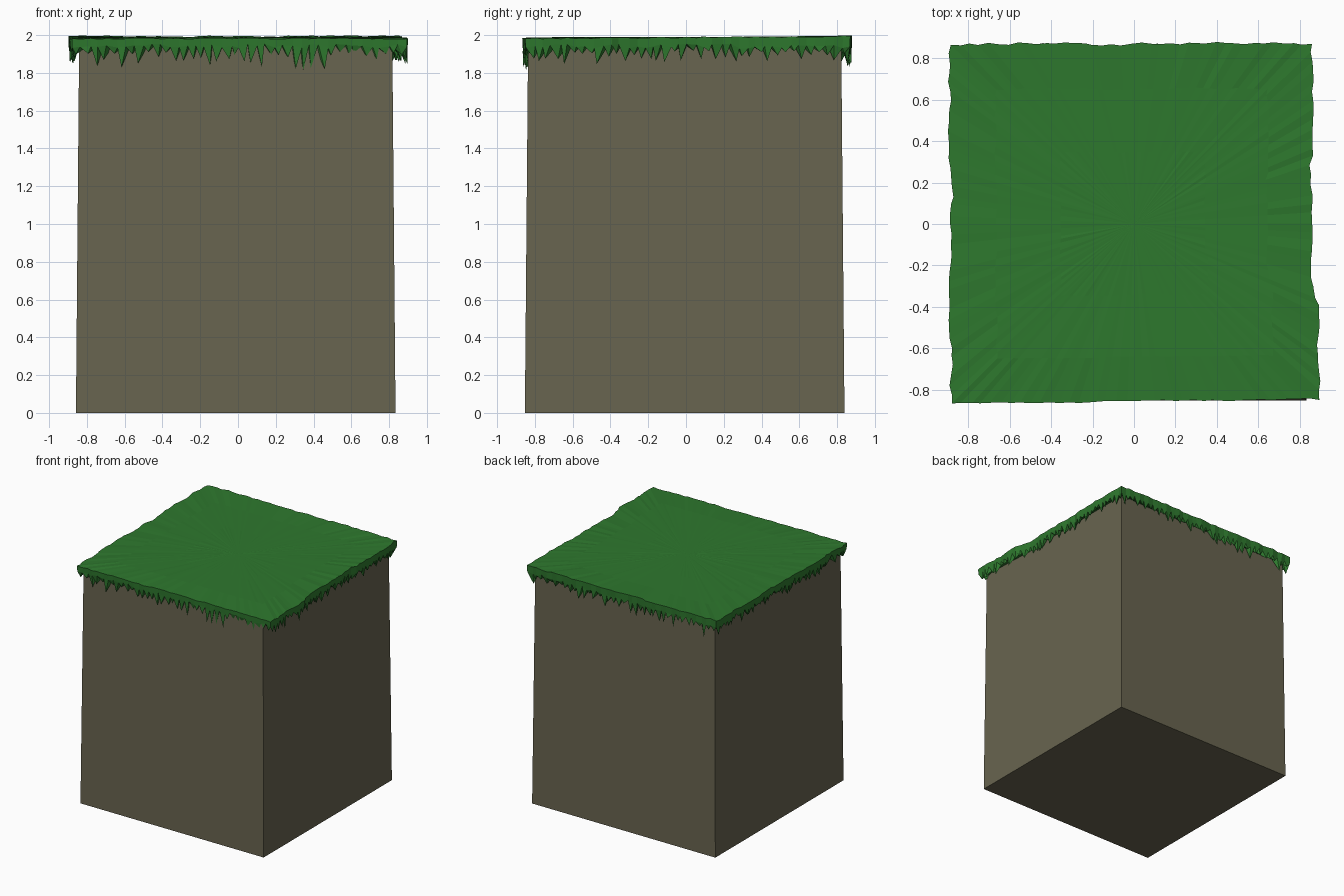
import bpy, bmesh, random
from mathutils import Vector

random.seed(4)
if "Cube" in bpy.data.objects:
    bpy.data.objects.remove(bpy.data.objects["Cube"], do_unlink=True)


def material(name, colour):
    m = bpy.data.materials.new(name)
    m.use_nodes = True
    m.diffuse_color = colour
    m.node_tree.nodes["Principled BSDF"].inputs["Base Color"].default_value = colour
    return m


def make_object(name, bm, mat):
    bmesh.ops.recalc_face_normals(bm, faces=bm.faces)
    mesh = bpy.data.meshes.new(name)
    bm.to_mesh(mesh)
    bm.free()
    mesh.materials.append(mat)
    obj = bpy.data.objects.new(name, mesh)
    bpy.context.collection.objects.link(obj)


soil = material("soil brown", (0.138, 0.127, 0.078, 1))
green = material("grass green", (0.027, 0.188, 0.027, 1))

# Soil block, slightly narrower at the top
bm = bmesh.new()
bmesh.ops.create_cube(bm, size=1)
for v in bm.verts:
    top = v.co.z > 0
    half = 0.829 if top else 0.846
    v.co = (2 * half * v.co.x - 0.012, 2 * half * v.co.y - 0.007, 1.96 if top else 0)
make_object("soil_block", bm, soil)

# Ragged turf outline, counter-clockwise; each side has its own blade length
corners = [(-0.88, -0.867), (0.895, -0.85), (0.86, 0.87), (-0.885, 0.865)]
shortest = [0.035, 0.03, 0.03, 0.03]
longest = [0.13, 0.09, 0.11, 0.09]
wobble = [0.004, 0.008, 0.008, 0.009]
blades = 38
outline, lengths = [], []
for side in range(4):
    a, b = Vector(corners[side]), Vector(corners[(side + 1) % 4])
    along = (b - a).normalized()
    out = Vector((along.y, -along.x))
    drift = 0
    for i in range(blades):
        t = i / blades
        drift = 0.7 * drift + random.uniform(-1, 1) * wobble[side]
        p = a.lerp(b, t)
        if 0 < i:
            p += out * drift + along * random.uniform(-0.008, 0.008)
        # The right edge steps inward behind its front third
        if side == 1:
            line = 0.888 if p.y < -0.4 else max(0.845, 0.888 - 0.28 * (p.y + 0.4))
            p.x = line + drift if i else p.x
            if p.y > 0.3:
                p.x += 0.012
        outline.append(p)
        reach = random.uniform(0, 1) ** 1.5
        near_corner = 0.03 if side == 1 and t < 0.12 else 0
        lengths.append(shortest[side] + (longest[side] - shortest[side]) * reach + near_corner)

# Turf sheet: gently uneven top, closed rim and hanging three-sided blades
bm = bmesh.new()
count = len(outline)


def ring(scale, height, spread):
    return [bm.verts.new((p.x * scale, p.y * scale, height + random.uniform(-spread, spread)))
            for p in outline]


def bridge(upper, lower):
    for i in range(count):
        j = (i + 1) % count
        bm.faces.new((upper[i], upper[j], lower[j], lower[i]))


rim = ring(1, 1.988, 0.004)
for v in rim:
    v.co.z += 0.007 * v.co.y
valley = ring(0.998, 1.942, 0.012)
inner = ring(0.957, 1.94, 0.008)
shoulder = ring(0.75, 1.989, 0.001)
middle = ring(0.4, 1.988, 0.001)
centre = bm.verts.new((0, 0, 1.988))
bridge(shoulder, rim)
bridge(middle, shoulder)
bridge(rim, valley)
for i in range(count):
    j = (i + 1) % count
    bm.faces.new((centre, middle[i], middle[j]))
    mid = (valley[i].co + valley[j].co) / 2
    root = (inner[i].co + inner[j].co) / 2
    tip_at = mid.lerp(root, random.uniform(-0.1, 0.5))
    tip_at.z = mid.z - lengths[i]
    sway = (valley[j].co - valley[i].co) * random.uniform(-0.3, 0.3)
    tip_at += Vector((sway.x, sway.y, 0))
    tip = bm.verts.new(tip_at)
    bm.faces.new((valley[i], valley[j], tip))
    bm.faces.new((valley[j], inner[j], tip))
    bm.faces.new((inner[j], inner[i], tip))
    bm.faces.new((inner[i], valley[i], tip))

# Underside sheet closes the turf above the soil
bm.faces.new(list(reversed(inner)))
make_object("grass_turf", bm, green)
